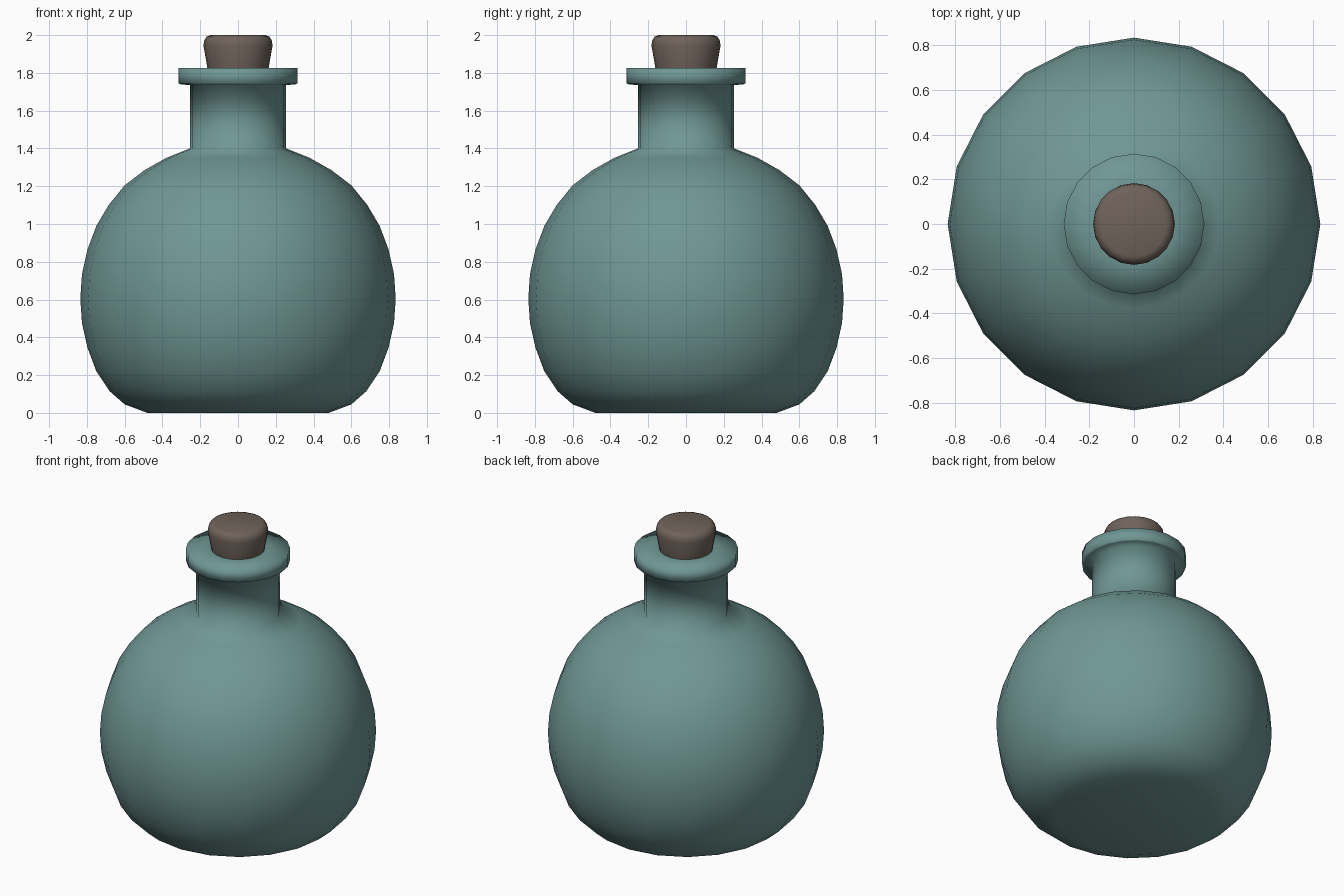
import bpy, bmesh
from math import cos, sin, tau

if "Cube" in bpy.data.objects:
    bpy.data.objects.remove(bpy.data.objects["Cube"])

SIDES = 20


def material(name, color):
    mat = bpy.data.materials.new(name)
    mat.diffuse_color = (*color, 1)
    mat.use_nodes = True
    mat.node_tree.nodes["Principled BSDF"].inputs["Base Color"].default_value = mat.diffuse_color
    return mat


def lathe(name, profile, mat):
    """Revolve (radius, height) points about z and cap both ends."""
    bm = bmesh.new()
    rings = [[bm.verts.new((r * cos(tau * i / SIDES), r * sin(tau * i / SIDES), z))
              for i in range(SIDES)] for r, z in profile]
    for low, high in zip(rings, rings[1:]):
        for i in range(SIDES):
            j = (i + 1) % SIDES
            bm.faces.new((low[i], low[j], high[j], high[i]))
    bm.faces.new(rings[0][::-1])
    bm.faces.new(rings[-1])
    for f in bm.faces:
        f.smooth = True
    mesh = bpy.data.meshes.new(name)
    bm.to_mesh(mesh)
    bm.free()
    mesh.materials.append(mat)
    obj = bpy.data.objects.new(name, mesh)
    bpy.context.collection.objects.link(obj)
    return obj


glass = material("teal_glass", (0.16, 0.31, 0.30))
cork = material("brown_cork", (0.16, 0.125, 0.105))

# Round flask with flat base, straight neck and flared lip
lathe("flask", [
    (0.48, 0.0), (0.60, 0.045), (0.68, 0.115), (0.75, 0.22), (0.797, 0.345),
    (0.826, 0.475), (0.835, 0.605), (0.826, 0.735), (0.797, 0.865),
    (0.75, 0.99), (0.685, 1.10), (0.60, 1.205), (0.495, 1.285),
    (0.38, 1.35), (0.255, 1.40),
    (0.255, 1.735), (0.305, 1.74), (0.315, 1.745), (0.315, 1.825), (0.16, 1.825),
], glass)

# Tapered stopper with a rounded top edge
lathe("stopper", [
    (0.157, 1.80), (0.162, 1.825), (0.183, 1.945), (0.179, 1.972),
    (0.166, 1.992), (0.145, 2.0),
], cork)
